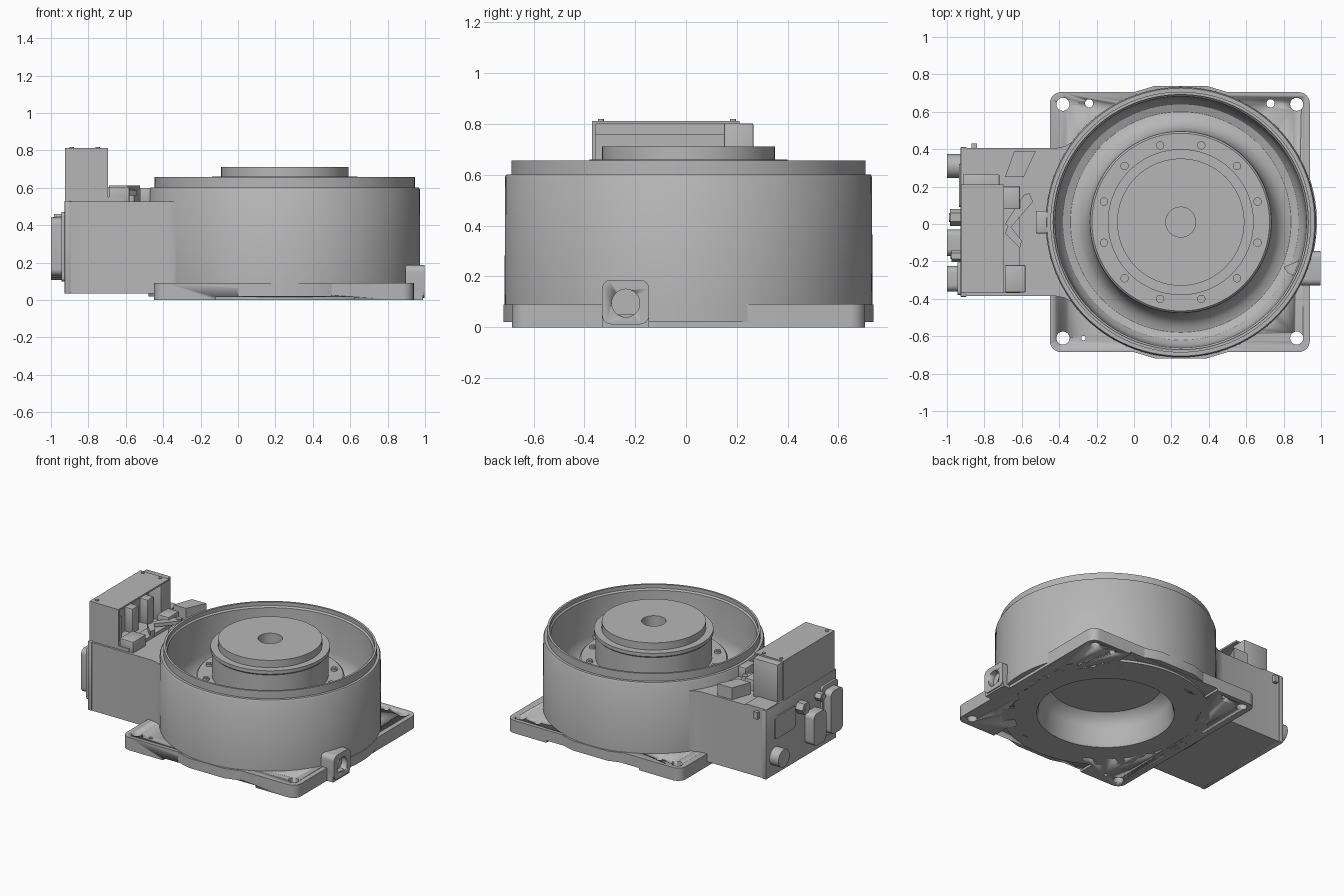
import bpy, bmesh, math
from mathutils import Vector, Matrix

if "Cube" in bpy.data.objects:
    bpy.data.objects.remove(bpy.data.objects["Cube"], do_unlink=True)

CX, CY = 0.25, 0.01   # axis of the round housing

grey = bpy.data.materials.new("cast_grey")
grey.use_nodes = True
COLOR = (0.47, 0.47, 0.47, 1)
grey.diffuse_color = COLOR
grey.node_tree.nodes["Principled BSDF"].inputs["Base Color"].default_value = COLOR


def finish(name, bm, smooth=True):
    bmesh.ops.recalc_face_normals(bm, faces=bm.faces)
    me = bpy.data.meshes.new(name)
    bm.to_mesh(me)
    bm.free()
    ob = bpy.data.objects.new(name, me)
    bpy.context.collection.objects.link(ob)
    me.materials.append(grey)
    if smooth:
        bpy.ops.object.select_all(action='DESELECT')
        ob.select_set(True)
        bpy.context.view_layer.objects.active = ob
        bpy.ops.object.shade_smooth_by_angle(angle=math.radians(32))
    return ob


def box(name, x, y, z, bevel=0.0):
    bm = bmesh.new()
    bmesh.ops.create_cube(bm, size=1)
    for v in bm.verts:
        v.co = Vector([(r[0] + r[1]) / 2 + c * (r[1] - r[0]) for r, c in zip((x, y, z), v.co)])
    if bevel:
        bmesh.ops.bevel(bm, geom=bm.edges[:], offset=bevel, segments=2, profile=0.5, affect='EDGES')
    return finish(name, bm)


def prism(name, outline, z0, z1):
    bm = bmesh.new()
    face = bm.faces.new([bm.verts.new((x, y, z0)) for x, y in outline])
    up = bmesh.ops.extrude_face_region(bm, geom=[face])
    bmesh.ops.translate(bm, vec=(0, 0, z1 - z0), verts=[v for v in up["geom"] if isinstance(v, bmesh.types.BMVert)])
    return finish(name, bm)


def cylinder(name, centre, r, depth, axis='Z', sides=32):
    bm = bmesh.new()
    turn = Matrix.Rotation(math.pi / 2, 4, 'Y') if axis == 'X' else Matrix()
    bmesh.ops.create_cone(bm, cap_ends=True, segments=sides, radius1=r, radius2=r, depth=depth,
                          matrix=Matrix.Translation(centre) @ turn)
    return finish(name, bm)


def rounded(x0, x1, y0, y1, r, n=6):
    pts = []
    for i, (x, y) in enumerate([(x1 - r, y1 - r), (x0 + r, y1 - r), (x0 + r, y0 + r), (x1 - r, y0 + r)]):
        for k in range(n + 1):
            a = math.pi / 2 * (i + k / n)
            pts.append((x + r * math.cos(a), y + r * math.sin(a)))
    return pts


def side_plate(name, x, y, z, r):
    # rounded outline in the y-z plane, extruded along x
    ob = prism(name, rounded(*z, *y, r), x[0], x[1])
    ob.data.transform(Matrix(((0, 0, 1, 0), (0, 1, 0, 0), (1, 0, 0, 0), (0, 0, 0, 1))))
    ob.data.flip_normals()
    return ob


def cut(ob, cutters):
    for c in cutters:
        m = ob.modifiers.new("cut", 'BOOLEAN')
        m.operation, m.object, m.solver = 'DIFFERENCE', c, 'EXACT'
        c.hide_render = True
        c.hide_set(True)
        c.display_type = 'WIRE'
    bpy.context.view_layer.update()
    me = bpy.data.meshes.new_from_object(ob.evaluated_get(bpy.context.evaluated_depsgraph_get()))
    ob.modifiers.clear()
    ob.data = me
    for c in cutters:
        bpy.data.objects.remove(c, do_unlink=True)


# Round housing: hub, bolt flange, bowl, outer wall and underside in one turned profile
profile = [(0, .6), (.08, .6), (.08, .712), (.34, .712), (.34, .66), (.39, .66), (.39, .635),
           (.38, .625), (.38, .45), (.475, .45), (.485, .44), (.49, .36), (.51, .3), (.55, .26),
           (.59, .25), (.63, .265), (.655, .3), (.665, .36), (.672, .62), (.682, .63), (.682, .657),
           (.697, .657), (.697, .602), (.716, .602), (.722, .592), (.724, .09), (.728, .09),
           (.728, .02), (.68, .02), (.68, 0), (.45, 0), (.44, .02), (.43, .14), (.41, .19),
           (.37, .22), (0, .22)]
bm = bmesh.new()
vs = [bm.verts.new((CX + r, CY, z)) for r, z in profile]
es = [bm.edges.new(p) for p in zip(vs, vs[1:])]
bmesh.ops.spin(bm, geom=vs + es, cent=(CX, CY, 0), axis=(0, 0, 1), angle=2 * math.pi, steps=112)
bmesh.ops.remove_doubles(bm, verts=bm.verts, dist=0.0005)
finish("round_housing", bm)

# Flange bolts
for i in range(12):
    a = math.pi / 12 + i * math.pi / 6
    p = (CX + .425 * math.cos(a), CY + .425 * math.sin(a), .455)
    cylinder("flange_bolt", p, .022, .02, sides=16)
    cylinder("bolt_socket", (p[0], p[1], .466), .011, .004, sides=6)

# Square foot plate with mounting holes and raised corners
plate = prism("foot_plate", rounded(-.45, .94, -.685, .705, .06), 0, .092)
holes = [(-.38, .64, .035), (.87, .64, .035), (-.38, -.61, .035), (.87, -.61, .035),
         (-.24, .645, .022), (.73, .645, .022), (-.27, -.61, .012)]
cutters = [cylinder("hole_cutter", (x, y, .05), r, .3) for x, y, r in holes]
cutters += [box("relief_cutter", (-.12, .62), y, (-.1, .016)) for y in ((-.9, -.56), (.58, .9))]
cutters.append(cylinder("core_cutter", (CX, CY, .05), .6, .4, sides=64))
cut(plate, cutters)

# Shallow pads at front and back of the foot plate
for s in (-1, 1):
    prism("foot_pad", [(CX + x, CY + s * y) for x, y in
                       [(-.42, .6), (-.3, .68), (-.14, .728), (.14, .728), (.3, .68), (.42, .6)]], .02, .09)

# Connection block flaring into the housing wall
half = [(-.9, .395), (-.42, .395), (-.37, .405), (-.32, .435), (-.27, .48)]
arc = [(CX + .7 * math.cos(math.radians(a)), CY + .7 * math.sin(math.radians(a))) for a in range(138, 223, 4)]
outline = [(x, CY + y) for x, y in half] + arc + [(x, CY - y) for x, y in reversed(half)]
prism("connection_block", outline, .036, .527)
box("end_panel", (-.928, -.895), (-.39, .412), (.034, .53), .006)
box("end_panel_lug", (-.87, -.84), (.4, .43), (.46, .51))

# Connectors on the end panel
cylinder("round_connector", (-.96, .31, .17), .064, .078, 'X')
hex_a = cylinder("hex_gland", (-.95, .035, .42), .045, .07, 'X', 6)
cylinder("hex_gland_core", (-.955, .035, .42), .025, .07, 'X', 20)
cylinder("small_gland", (-.945, -.17, .42), .032, .06, 'X', 6)
cylinder("small_gland_core", (-.95, -.17, .42), .018, .06, 'X', 20)
side_plate("blank_cover", (-.936, -.92), (.09, .32), (.29, .45), .02)
side_plate("short_socket", (-1, -.92), (-.17, -.03), (.12, .35), .035)
side_plate("long_socket", (-1, -.92), (-.36, -.225), (.13, .44), .035)
side_plate("long_socket_base", (-.945, -.92), (-.38, -.205), (.1, .47), .02)

# Tall cover, open towards the housing
box("cover_back", (-.925, -.912), (-.37, .21), (.52, .812))
box("cover_top", (-.925, -.695), (-.37, .21), (.8, .812))
box("cover_front", (-.925, -.695), (-.37, -.357), (.52, .812))
box("cover_end", (-.915, -.72), (.15, .265), (.52, .802), .004)
box("cover_core", (-.915, -.82), (-.36, .16), (.52, .76))
for y in (-.27, -.08, .09):
    box("cover_post", (-.825, -.76), (y - .035, y + .035), (.52, .7), .005)
for x, y in ((-.89, -.335), (-.75, .185), (-.89, .185)):
    cylinder("cover_screw", (x, y, .815), .012, .008, sides=12)
box("end_ledge", (-.925, -.76), (.265, .405), (.525, .535))

# Brackets on top of the block
box("bracket_base", (-.7, -.61), (-.37, .2), (.52, .55))
box("front_bracket", (-.69, -.58), (-.365, -.22), (.52, .605), .005)
box("rear_bracket", (-.7, -.61), (.08, .2), (.52, .605), .005)
prism("slanted_plate", [(-.69, .25), (-.59, .25), (-.525, .39), (-.64, .39)], .52, .612)
prism("link_arm", [(-.69, -.0), (-.66, -.02), (-.54, .12), (-.56, .165), (-.59, .155)], .56, .585)
prism("lower_arm", [(-.69, -.05), (-.61, -.13), (-.6, -.09), (-.67, .0)], .545, .585)
cylinder("link_pivot", (-.57, .14, .555), .02, .07, sides=16)
box("rim_tab", (-.525, -.455), (-.05, .07), (.51, .6), .006)

# Cable clip on the left of the foot
clip = side_plate("cable_clip", (.895, .998), (-.33, -.145), (.012, .187), .035)
cut(clip, [cylinder("clip_cutter", (1, -.237, .095), .055, .09, 'X')])
box("clip_foot", (.88, .99), (-.33, -.145), (0, .05))
prism("bowl_wedge", [(.8, -.23), (.92, -.18), (.9, -.3), (.82, -.26)], .25, .36)
